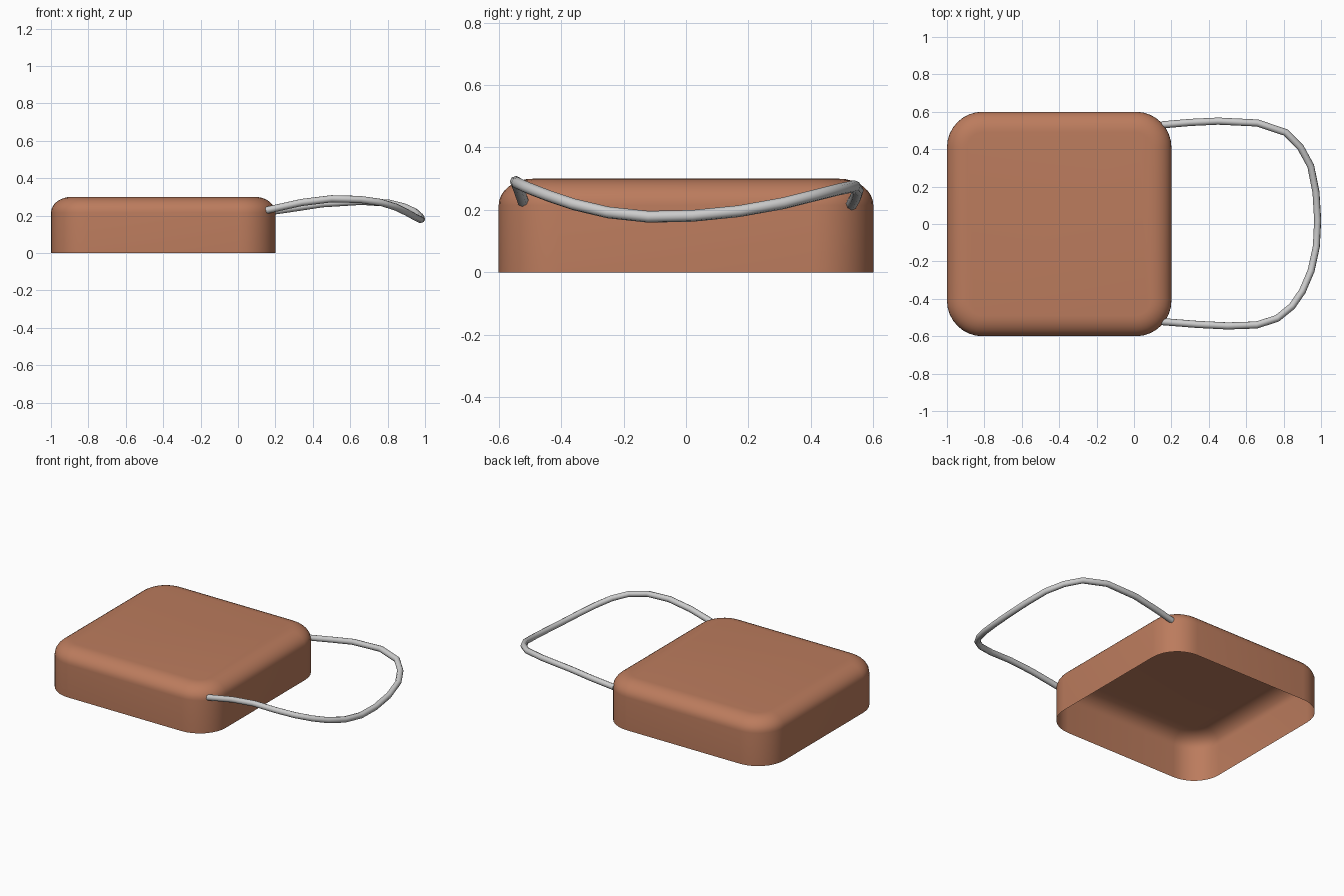
import bpy, bmesh, math

if "Cube" in bpy.data.objects:
    bpy.data.objects.remove(bpy.data.objects["Cube"])

def material(name, color):
    m = bpy.data.materials.new(name)
    m.diffuse_color = color
    m.use_nodes = True
    m.node_tree.nodes["Principled BSDF"].inputs["Base Color"].default_value = m.diffuse_color
    return m

def finish(bm, name, mat=None, angle=40):
    bmesh.ops.recalc_face_normals(bm, faces=bm.faces)
    me = bpy.data.meshes.new(name)
    bm.to_mesh(me)
    bm.free()
    ob = bpy.data.objects.new(name, me)
    bpy.context.collection.objects.link(ob)
    if mat:
        me.materials.append(mat)
    bpy.ops.object.select_all(action='DESELECT')
    bpy.context.view_layer.objects.active = ob
    ob.select_set(True)
    bpy.ops.object.shade_smooth_by_angle(angle=math.radians(angle))
    return ob

def rounded_square(half, r, cx, z, n=8):
    pts = []
    for q, (sx, sy) in enumerate([(1, 1), (-1, 1), (-1, -1), (1, -1)]):
        for i in range(n + 1):
            a = math.pi / 2 * (q + i / n)
            pts.append((cx + sx * (half - r) + r * math.cos(a),
                        sy * (half - r) + r * math.sin(a), z))
    return pts

# Body: open-bottomed shell with rounded corners and a soft top rim
HALF, R, FX, FZ, TOP, STEPS = 0.6, 0.19, 0.11, 0.085, 0.3, 8
profile = [(0, 0)]
for i in range(STEPS + 1):
    a = math.pi / 2 * i / STEPS
    profile.append((FX * (1 - math.cos(a)), TOP - FZ + FZ * math.sin(a)))
bm = bmesh.new()
rings = [[bm.verts.new(p) for p in rounded_square(HALF - d, R - d, -0.4, z)]
         for d, z in profile]
for lo, hi in zip(rings, rings[1:]):
    for i in range(len(lo)):
        j = (i + 1) % len(lo)
        bm.faces.new((lo[i], lo[j], hi[j], hi[i]))
bm.faces.new(rings[-1])
body = finish(bm, "body_shell", material("terracotta", (0.50, 0.20, 0.11, 1)))
# open shell: make sure the top faces up
if max(body.data.polygons, key=lambda p: p.area).normal.z < 0 or \
        body.data.polygons[-1].normal.z < 0:
    body.data.flip_normals()

# Handle: bent wire loop that sags towards its far end
path = [(0.15, 0.53, 0.218), (0.30, 0.543, 0.24), (0.45, 0.55, 0.263),
        (0.66, 0.54, 0.276), (0.81, 0.49, 0.266), (0.89, 0.41, 0.246),
        (0.945, 0.31, 0.221), (0.973, 0.17, 0.196), (0.982, 0.02, 0.181),
        (0.975, -0.12, 0.178), (0.947, -0.25, 0.192), (0.90, -0.36, 0.218),
        (0.845, -0.44, 0.245), (0.765, -0.505, 0.27), (0.655, -0.54, 0.286),
        (0.50, -0.545, 0.29), (0.34, -0.537, 0.27), (0.15, -0.522, 0.228)]
cu = bpy.data.curves.new("wire_handle_path", 'CURVE')
cu.dimensions = '3D'
cu.bevel_depth = 0.019
cu.bevel_resolution = 2
cu.use_fill_caps = True
sp = cu.splines.new('POLY')
sp.points.add(len(path) - 1)
for pt, co in zip(sp.points, path):
    pt.co = (*co, 1)
handle = bpy.data.objects.new("wire_handle", cu)
bpy.context.collection.objects.link(handle)
bpy.ops.object.select_all(action='DESELECT')
bpy.context.view_layer.objects.active = handle
handle.select_set(True)
bpy.ops.object.convert(target='MESH')
bpy.ops.object.shade_smooth_by_angle(angle=math.radians(50))
